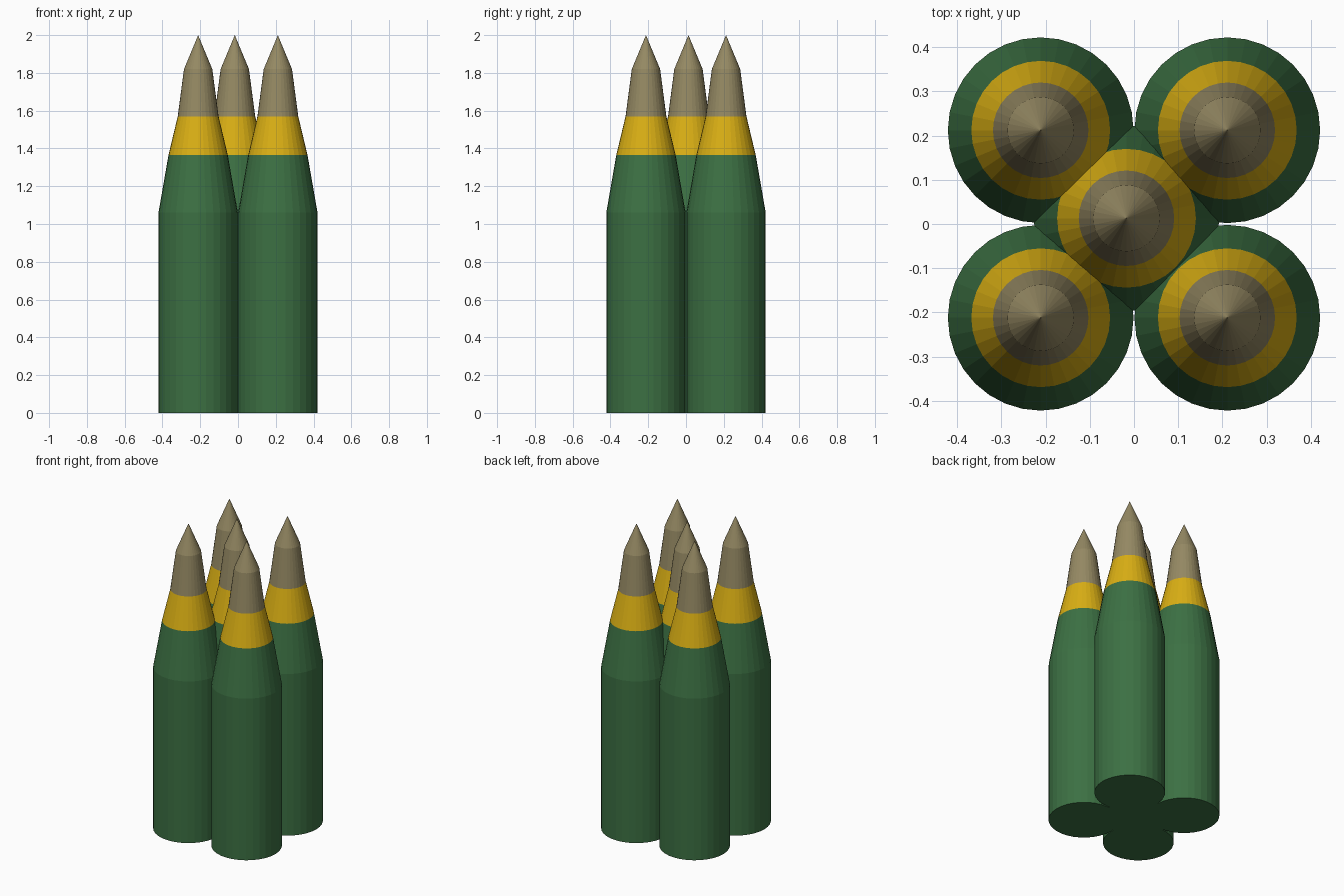
import bpy
import bmesh
import math

if "Cube" in bpy.data.objects:
    bpy.data.objects.remove(bpy.data.objects["Cube"])


def make_material(name, rgb):
    m = bpy.data.materials.new(name)
    m.diffuse_color = (*rgb, 1.0)
    m.use_nodes = True
    m.node_tree.nodes["Principled BSDF"].inputs["Base Color"].default_value = m.diffuse_color
    return m


MATS = [make_material("green casing", (0.045, 0.162, 0.056)),
        make_material("yellow band", (0.70, 0.43, 0.007)),
        make_material("khaki fuse", (0.30, 0.25, 0.125))]

SIDES = 32
# (radius, height) rings below the pointed tip, and the colour above each ring
PROFILE = [(0.21, 0.0), (0.21, 1.06), (0.157, 1.365), (0.108, 1.57), (0.075, 1.82)]
COLOURS = [0, 0, 1, 2, 2]
TIP = 2.0


def make_shell(name, x, y):
    bm = bmesh.new()
    rings = [[bm.verts.new((r * math.cos(2 * math.pi * i / SIDES),
                            r * math.sin(2 * math.pi * i / SIDES), z))
              for i in range(SIDES)] for r, z in PROFILE]
    tip = bm.verts.new((0, 0, TIP))
    # flat base
    bm.faces.new(rings[0][::-1])
    for k, ring in enumerate(rings):
        for i in range(SIDES):
            j = (i + 1) % SIDES
            if k + 1 < len(rings):
                up = rings[k + 1]
                f = bm.faces.new((ring[i], ring[j], up[j], up[i]))
            else:
                f = bm.faces.new((ring[i], ring[j], tip))
            f.material_index = COLOURS[k]
    mesh = bpy.data.meshes.new(name)
    bm.to_mesh(mesh)
    bm.free()
    for m in MATS:
        mesh.materials.append(m)
    ob = bpy.data.objects.new(name, mesh)
    ob.location = (x, y, 0)
    bpy.context.collection.objects.link(ob)


# four corner shells and one slightly off-centre in the middle
for side, sx in (("left", -1), ("right", 1)):
    for depth, sy in (("front", -1), ("back", 1)):
        make_shell(f"{depth}_{side}_shell", 0.211 * sx, 0.212 * sy)
make_shell("middle_shell", -0.017, 0.013)
